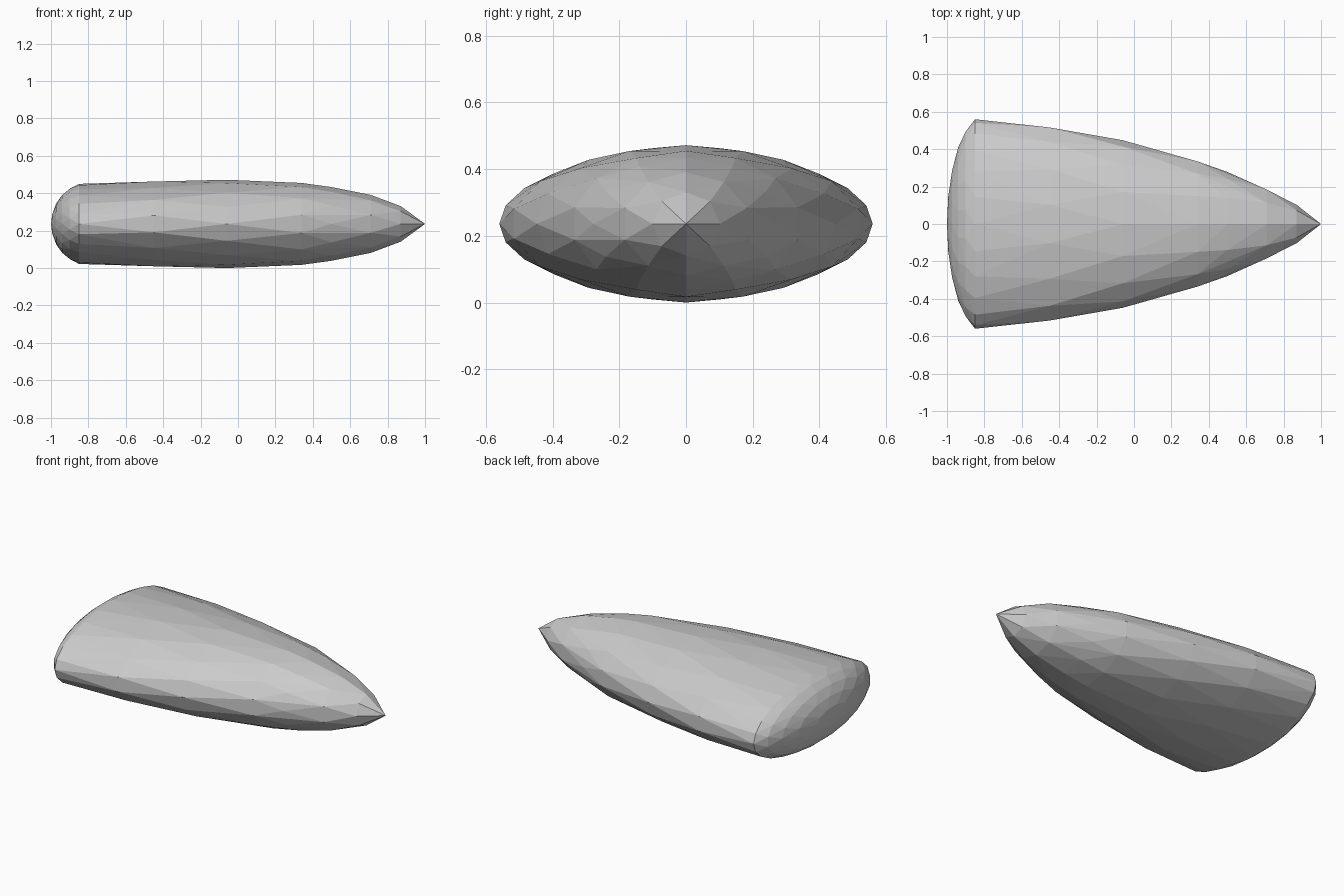
import bpy, bmesh
from math import cos, sin, tau

if "Cube" in bpy.data.objects:
    bpy.data.objects.remove(bpy.data.objects["Cube"])

CENTRE_Z = 0.236

# Elliptical stations from the domed back to the pointed nose:
# (x, half width, half height, sides, stagger)
stations = [
    (-0.993, 0.15, 0.055, 10, 0.0),
    (-0.972, 0.295, 0.11, 14, 0.5),
    (-0.94, 0.41, 0.157, 18, 0.0),
    (-0.90, 0.50, 0.19, 20, 0.5),
    (-0.85, 0.56, 0.214, 24, 0.0),
    (-0.45, 0.526, 0.231, 16, 0.5),
    (-0.06, 0.448, 0.236, 16, 0.0),
    (0.34, 0.343, 0.219, 14, 0.5),
    (0.50, 0.278, 0.197, 12, 0.0),
    (0.71, 0.193, 0.155, 10, 0.5),
    (0.87, 0.102, 0.095, 8, 0.0),
]

# Body: faceted skin stretched over the staggered stations
bm = bmesh.new()
for x, half_w, half_h, sides, stagger in stations:
    for i in range(sides):
        a = tau * (i + stagger) / sides
        bm.verts.new((x, half_w * cos(a), CENTRE_Z + half_h * sin(a)))
for x in (-1.0, 1.0):
    bm.verts.new((x, 0, CENTRE_Z))
hull = bmesh.ops.convex_hull(bm, input=bm.verts)
loose = [v for v in bm.verts if not v.link_faces]
bmesh.ops.delete(bm, geom=loose, context='VERTS')
bmesh.ops.recalc_face_normals(bm, faces=bm.faces)

mesh = bpy.data.meshes.new("tapered_body")
bm.to_mesh(mesh)
bm.free()
body = bpy.data.objects.new("tapered_body", mesh)
bpy.context.collection.objects.link(body)
